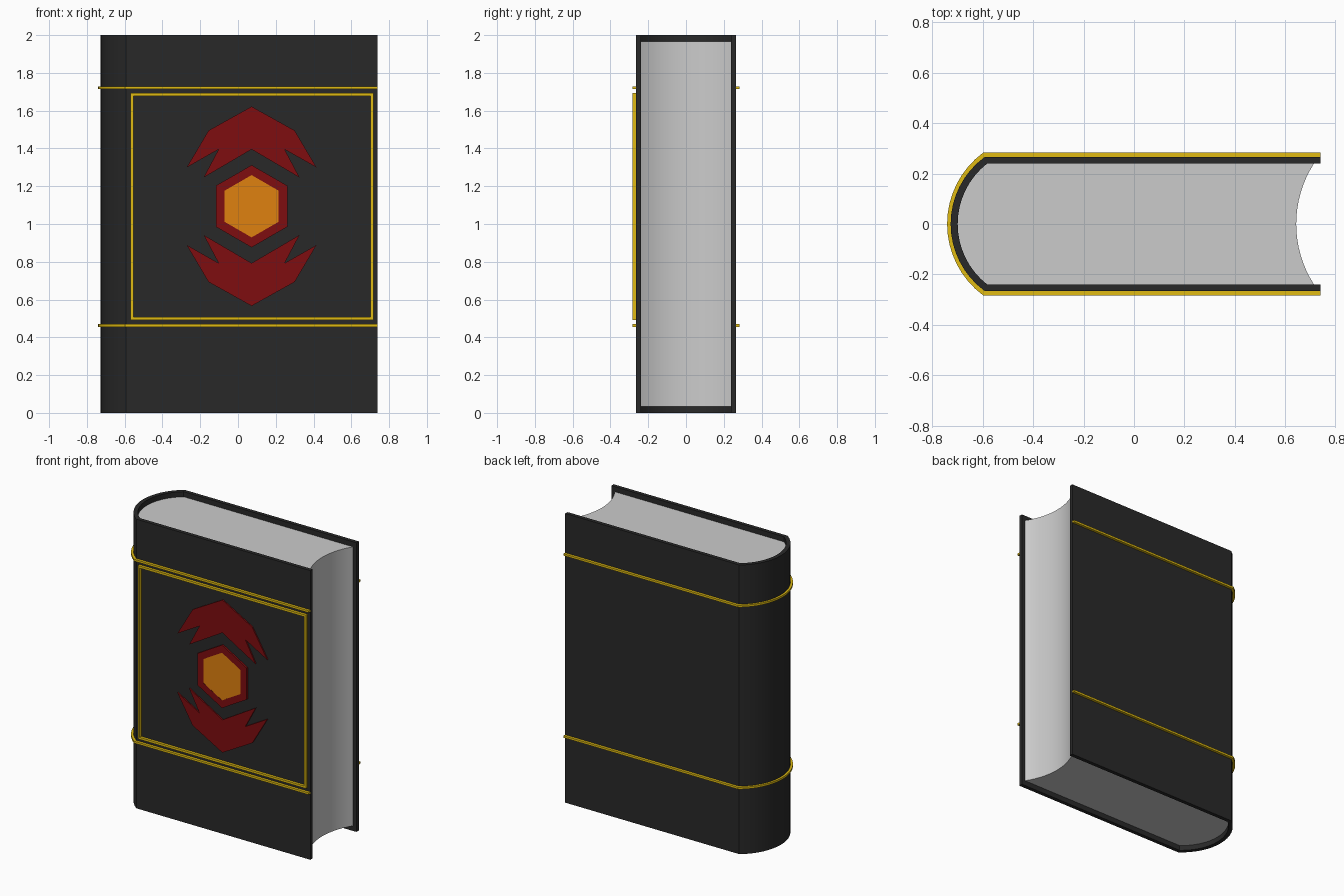
import bpy, bmesh, math
from mathutils import Vector

if "Cube" in bpy.data.objects:
    bpy.data.objects.remove(bpy.data.objects["Cube"])


def material(name, rgb):
    m = bpy.data.materials.new(name)
    m.diffuse_color = (*rgb, 1)
    m.use_nodes = True
    m.node_tree.nodes["Principled BSDF"].inputs["Base Color"].default_value = m.diffuse_color
    return m


BLACK = material("black leather", (0.022, 0.022, 0.022))
GOLD = material("gold", (0.75, 0.50, 0.006))
RED = material("red", (0.21, 0.004, 0.005))
ORANGE = material("orange", (0.74, 0.22, 0.005))


def finish(bm, name, mat=None, smooth=False):
    bmesh.ops.recalc_face_normals(bm, faces=bm.faces)
    mesh = bpy.data.meshes.new(name)
    bm.to_mesh(mesh)
    bm.free()
    ob = bpy.data.objects.new(name, mesh)
    bpy.context.collection.objects.link(ob)
    if mat:
        mesh.materials.append(mat)
    if smooth:
        bpy.ops.object.select_all(action='DESELECT')
        ob.select_set(True)
        bpy.context.view_layer.objects.active = ob
        bpy.ops.object.shade_smooth_by_angle(angle=math.radians(25))
    return ob


def place(p, d, axis):
    return Vector((p[0], p[1], d)) if axis == 'Z' else Vector((p[0], d, p[1]))


def extrude(bm, faces, d0, d1, axis):
    geo = bmesh.ops.extrude_face_region(bm, geom=faces)
    verts = [g for g in geo['geom'] if isinstance(g, bmesh.types.BMVert)]
    bmesh.ops.translate(bm, verts=verts, vec=place((0, 0), d1 - d0, axis))


def prism(name, pts, d0, d1, axis, mat=None, smooth=False):
    """Solid outline extruded along an axis."""
    bm = bmesh.new()
    f = bm.faces.new([bm.verts.new(place(p, d0, axis)) for p in pts])
    extrude(bm, [f], d0, d1, axis)
    return finish(bm, name, mat, smooth)


def strip(name, outer, inner, d0, d1, axis, mat, closed=False, smooth=False):
    """Wall between two matching outlines, extruded along an axis."""
    bm = bmesh.new()
    a = [bm.verts.new(place(p, d0, axis)) for p in outer]
    b = [bm.verts.new(place(p, d0, axis)) for p in inner]
    n = len(a)
    faces = [bm.faces.new((a[i], a[(i + 1) % n], b[(i + 1) % n], b[i]))
             for i in range(n if closed else n - 1)]
    extrude(bm, faces, d0, d1, axis)
    return finish(bm, name, mat, smooth)


def arc(x_end, half, x_mid, n=16):
    """Shallow arc from (x_end, -half) through (x_mid, 0) to (x_end, half)."""
    s = x_end - x_mid
    r = (half * half + s * s) / (2 * s)
    t = math.asin(half / r)
    return [(x_mid + r - r * math.cos(a), r * math.sin(a))
            for a in (t * (2 * i / n - 1) for i in range(n + 1))]


def wrap(x_end, half, x_mid, x_open=0.739):
    """U outline: front board, rounded spine, back board."""
    return [(x_open, -half)] + arc(x_end, half, x_mid) + [(x_open, half)]


def rect(x0, x1, z0, z1):
    return [(x0, z0), (x1, z0), (x1, z1), (x0, z1)]


def hexagon(r):
    return [(CX + r * math.sin(i * math.pi / 3), CZ + r * math.cos(i * math.pi / 3))
            for i in range(6)]


# Cover and page block
outer = wrap(-0.593, 0.265, -0.727)
strip("cover", outer, wrap(-0.583, 0.239, -0.699), 0, 2, 'Z', BLACK, smooth=True)
prism("pages", arc(-0.583, 0.239, -0.699) + arc(0.713, 0.239, 0.643)[::-1],
      0.035, 1.965, 'Z', smooth=True)

# Gold bands around the boards and spine
for name, z in (("lower_band", 0.463), ("upper_band", 1.722)):
    strip(name, wrap(-0.598, 0.283, -0.741), outer, z - 0.007, z + 0.007, 'Z',
          GOLD, smooth=True)

# Gold frame on the front board
strip("front_frame", rect(-0.569, 0.717, 0.493, 1.693),
      rect(-0.554, 0.702, 0.508, 1.678), -0.264, -0.283, 'Y', GOLD, closed=True)

# Emblem: hexagonal gem in a rim, with mirrored crests
CX, CZ = 0.072, 1.094
strip("gem_rim", hexagon(0.218), hexagon(0.165), -0.264, -0.278, 'Y', RED, closed=True)
prism("gem", hexagon(0.165), -0.264, -0.277, 'Y', ORANGE)

half_crest = [(0.228, 0.401), (0.344, 0.205), (0.175, 0.301), (0.254, 0.152)]
crest = ([(0, 0.528)] + half_crest + [(0, 0.301)]
         + [(-x, z) for x, z in reversed(half_crest)])
for name, s in (("upper_crest", 1), ("lower_crest", -1)):
    prism(name, [(CX + x, CZ + s * z) for x, z in crest], -0.264, -0.274, 'Y', RED)
